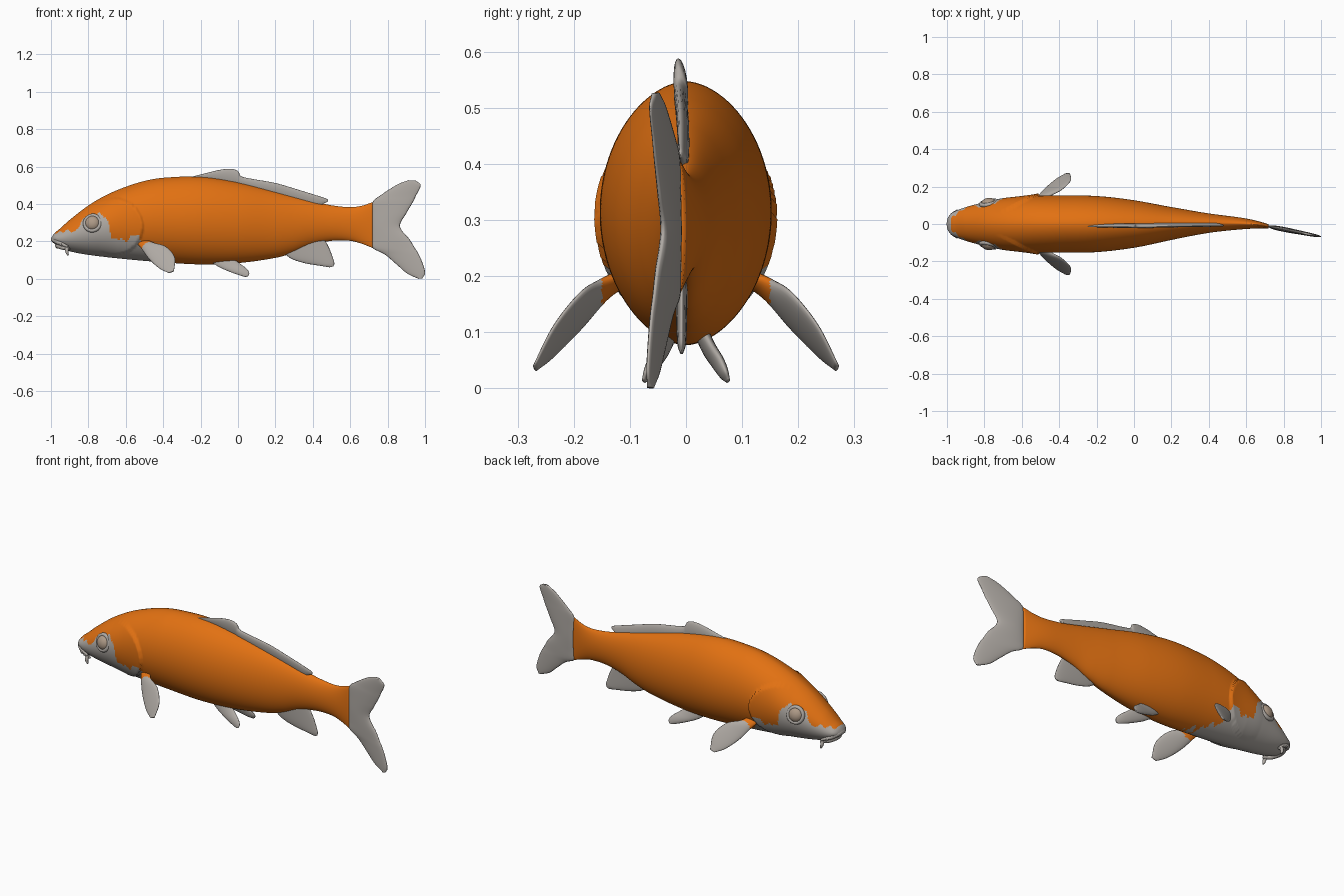
import bpy, bmesh, math
from mathutils import Vector

if "Cube" in bpy.data.objects:
    bpy.data.objects.remove(bpy.data.objects["Cube"])


def material(name, rgb):
    m = bpy.data.materials.new(name)
    m.diffuse_color = (*rgb, 1)
    m.use_nodes = True
    m.node_tree.nodes["Principled BSDF"].inputs["Base Color"].default_value = m.diffuse_color
    return m


ORANGE = material("orange scales", (0.76, 0.165, 0.006))
GREY = material("pale grey skin", (0.43, 0.40, 0.37))
EYE = material("tan eye", (0.42, 0.32, 0.24))


def interp(keys, x, smooth=True):
    """Value of row keys (x, value) at x, with smooth tangents if wanted."""
    if x <= keys[0][0]:
        return keys[0][1]
    if x >= keys[-1][0]:
        return keys[-1][1]
    i = max(k for k in range(len(keys) - 1) if keys[k][0] <= x)
    (x0, a), (x1, b) = keys[i], keys[i + 1]
    h = x1 - x0
    t = (x - x0) / h
    if not smooth:
        return a + (b - a) * t

    def slope(j):
        p, q = keys[max(j - 1, 0)], keys[min(j + 1, len(keys) - 1)]
        return (q[1] - p[1]) / (q[0] - p[0])
    return ((2*t**3 - 3*t**2 + 1) * a + (t**3 - 2*t**2 + t) * h * slope(i)
            + (3*t**2 - 2*t**3) * b + (t**3 - t**2) * h * slope(i + 1))


def loft(name, rings, mats, rule=None):
    """Skin a list of closed rings, cap both ends, colour faces by rule(centre)."""
    bm = bmesh.new()
    vs = [[bm.verts.new(p) for p in r] for r in rings]
    n = len(rings[0])
    for a, b in zip(vs, vs[1:]):
        for j in range(n):
            bm.faces.new((a[j], a[(j + 1) % n], b[(j + 1) % n], b[j]))
    bm.faces.new(vs[0][::-1])
    bm.faces.new(vs[-1])
    bmesh.ops.recalc_face_normals(bm, faces=bm.faces)
    for f in bm.faces:
        f.smooth = True
        if rule:
            f.material_index = rule(f.calc_center_median())
    me = bpy.data.meshes.new(name)
    bm.to_mesh(me)
    bm.free()
    for m in mats:
        me.materials.append(m)
    ob = bpy.data.objects.new(name, me)
    bpy.context.collection.objects.link(ob)
    return ob


def spline(pts, s):
    """Point on a smooth path through pts, s from 0 to 1."""
    return Vector([interp([(i, p[k]) for i, p in enumerate(pts)], s * (len(pts) - 1))
                   for k in range(3)])


def fin(name, lead, trail, thick, mats=(GREY,), rule=None, n=40, m=24):
    """Lens-shaped blade between two edges; thick = thickness keys along the span."""
    rings = []
    for i in range(n + 1):
        s = i / n
        a, b = spline(lead, s), spline(trail, s)
        lo, hi = max(s - .02, 0), min(s + .02, 1)
        span = spline(lead, hi) + spline(trail, hi) - spline(lead, lo) - spline(trail, lo)
        nor = (b - a).cross(span).normalized() * interp(thick, s) / 2
        rings.append([(a + b) / 2 + (b - a) / 2 * math.cos(w) + nor * math.sin(w)
                      for w in (2 * math.pi * j / m for j in range(m))])
    return loft(name, rings, mats, rule)


def tube(name, pts, radii, mat=GREY, n=24, m=12):
    """Round tube along a smooth path."""
    rings = []
    for i in range(n + 1):
        s = i / n
        t = (spline(pts, min(s + .01, 1)) - spline(pts, max(s - .01, 0))).normalized()
        u = t.orthogonal() if abs(t.z) > .9 else t.cross(Vector((0, 0, 1)))
        u.normalize()
        v = t.cross(u)
        r = interp(radii, s)
        rings.append([spline(pts, s) + r * (u * math.cos(w) + v * math.sin(w))
                      for w in (2 * math.pi * j / m for j in range(m))])
    return loft(name, rings, (mat,))


# Body: top, bottom and width profiles along the length
TOP = [(-1, .215), (-.985, .24), (-.95, .27), (-.9, .315), (-.8, .392), (-.7, .45), (-.6, .492), (-.5, .523),
       (-.4, .54), (-.2, .546), (0, .517), (.2, .467), (.4, .415), (.5, .393), (.6, .383), (.66, .39), (.72, .41)]
BOTTOM = [(-1, .205), (-.985, .19), (-.95, .165), (-.9, .147), (-.8, .128), (-.6, .105), (-.4, .088), (-.2, .077),
          (0, .084), (.2, .112), (.3, .14), (.4, .18), (.5, .203), (.6, .203), (.66, .188), (.72, .165)]
WIDTH = [(-1, .006), (-.99, .04), (-.97, .062), (-.9, .09), (-.8, .117), (-.7, .138), (-.6, .148), (-.4, .153),
         (-.2, .15), (0, .127), (.2, .088), (.4, .052), (.6, .028), (.72, .012)]
BEND = [(-1, 0), (0, 0), (.3, .004), (.5, .004), (.62, 0), (.72, -.013), (1, -.068)]
# Upper limit of the pale face patch
PATCH = [(-1, .25), (-.87, .255), (-.84, .3), (-.8, .335), (-.73, .345), (-.69, .3), (-.675, .22), (-.6, .2),
         (-.565, .235), (-.525, .22), (-.5, .14), (-.4, .1), (-.3, .07)]


def gill(x, z):
    """Raised gill cover that drops off at a round rear edge."""
    d = math.hypot(x + .66, z - .28) / .15
    if d > 1:
        return 0
    return .012 * d * d * min(max((x + .74) / .1, 0), 1)


rings, N, M = [], 230, 96
for i in range(N + 1):
    x = -1 + 1.72 * (i / N) ** 1.25
    hi, lo, w = interp(TOP, x), interp(BOTTOM, x), interp(WIDTH, x)
    ring = []
    for j in range(M):
        a = 2 * math.pi * (j + .5) / M
        c, s = math.cos(a), math.sin(a)
        z = (hi + lo) / 2 + (hi - lo) / 2 * s
        y = math.copysign(w * abs(c) ** 1.12, c)
        y += math.copysign(gill(x, z), c) * min(1, abs(c) * 2)
        ring.append(Vector((x, y + interp(BEND, x), z)))
    rings.append(ring)


def face_patch(c):
    wobble = .007 * math.sin(c.x * 150) + .005 * math.sin(c.x * 67)
    return 1 if c.x < -.3 and c.z < interp(PATCH, c.x, False) + wobble else 0


loft("body", rings, (ORANGE, GREY), face_patch)


def bent(pts, dy=0):
    return [(x, interp(BEND, x) + dy, z) for x, z in pts]


# Tail fin, lofted from the lower tip to the upper tip
tail_front = [(.965, 0), (.905, .028), (.85, .075), (.785, .13), (.72, .165), (.715, .21), (.715, .28), (.715, .35),
              (.72, .41), (.76, .445), (.85, .503), (.91, .527)]
tail_back = [(.985, .002), (1, .03), (.99, .075), (.967, .13), (.945, .165), (.918, .21), (.866, .28), (.9, .35),
             (.935, .41), (.952, .445), (.977, .5), (.95, .525)]
fin("tail_fin", bent(tail_front), bent(tail_back),
    [(0, .012), (.15, .018), (.5, .026), (.85, .018), (1, .012)], n=90)

# Dorsal fin, lofted along the back
dorsal_top = [(-.25, .545), (-.17, .565), (-.1, .582), (-.04, .588), (0, .576), (.015, .55), (.06, .537), (.2, .512),
              (.32, .477), (.43, .443), (.475, .427), (.482, .415)]
dorsal_base = [(-.25, .52), (-.17, .52), (-.1, .51), (-.05, .5), (-.01, .495), (.01, .49), (.06, .475), (.2, .44),
               (.32, .41), (.41, .385), (.44, .39), (.45, .4)]
fin("dorsal_fin", bent(dorsal_top, -.014), bent(dorsal_base, -.004),
    [(0, .01), (.3, .024), (.8, .018), (1, .008)], n=80)

# Anal fin
fin("anal_fin", bent([(.24, .14), (.29, .105), (.36, .083), (.43, .071), (.49, .061)], -.012),
    bent([(.46, .215), (.485, .17), (.503, .125), (.515, .085), (.51, .066)], -.012),
    [(0, .022), (.7, .016), (1, .006)])

for side, word in ((-1, "right"), (1, "left")):
    def flip(pts):
        return [(x, y * side, z) for x, y, z in pts]

    # Paired fins
    fin(word + "_pectoral_fin",
        flip([(-.54, .11, .19), (-.515, .145, .16), (-.475, .19, .105), (-.42, .238, .055), (-.37, .268, .031)]),
        flip([(-.48, .11, .205), (-.45, .15, .192), (-.385, .185, .172), (-.338, .232, .115), (-.342, .27, .042)]),
        [(0, .03), (.4, .026), (.8, .016), (1, .008)], (GREY, ORANGE),
        lambda c: 1 if abs(c.y) < .15 else 0)
    fin(word + "_pelvic_fin",
        flip([(-.15, .025, .095), (-.1, .038, .062), (-.04, .054, .036), (.01, .066, .018), (.04, .074, .01)]),
        flip([(-.02, .03, .105), (.015, .045, .078), (.045, .06, .055), (.06, .07, .033), (.056, .076, .016)]),
        [(0, .026), (.6, .02), (1, .007)])

    # Eye with a raised lid ring
    bpy.ops.mesh.primitive_uv_sphere_add(segments=32, ring_count=16, radius=1,
                                         location=(-.778, side * .11, .298))
    eye = bpy.context.object
    eye.name = word + "_eye"
    eye.scale = (.04, .029, .04)
    eye.rotation_euler = (side * .25, 0, side * .2)
    bpy.ops.mesh.primitive_torus_add(major_segments=40, minor_segments=12, major_radius=.041, minor_radius=.011,
                                     location=(-.778, side * .113, .298),
                                     rotation=(math.pi / 2 + side * .25, 0, side * .2))
    lid = bpy.context.object
    lid.name = word + "_eyelid"
    for ob, m in ((eye, EYE), (lid, GREY)):
        ob.data.materials.append(m)
        ob.data.shade_smooth()

    # Whiskers at the mouth corners
    tube(word + "_whisker", flip([(-.915, .06, .17), (-.915, .07, .145), (-.908, .07, .125)]),
         [(0, .011), (.6, .008), (1, .004)])
    tube(word + "_small_whisker", flip([(-.955, .055, .2), (-.95, .07, .187), (-.942, .073, .175)]),
         [(0, .008), (1, .003)])

# Lips
tube("upper_lip", [(-.91, -.07, .172), (-.955, -.058, .192), (-.98, -.03, .207), (-.986, 0, .21),
                   (-.98, .03, .207), (-.955, .058, .192), (-.91, .07, .172)],
     [(0, .006), (.25, .014), (.75, .014), (1, .006)], n=40)
tube("lower_lip", [(-.9, -.062, .158), (-.935, -.052, .167), (-.956, -.028, .175), (-.963, 0, .177),
                   (-.956, .028, .175), (-.935, .052, .167), (-.9, .062, .158)],
     [(0, .006), (.25, .014), (.75, .014), (1, .006)], n=40)
